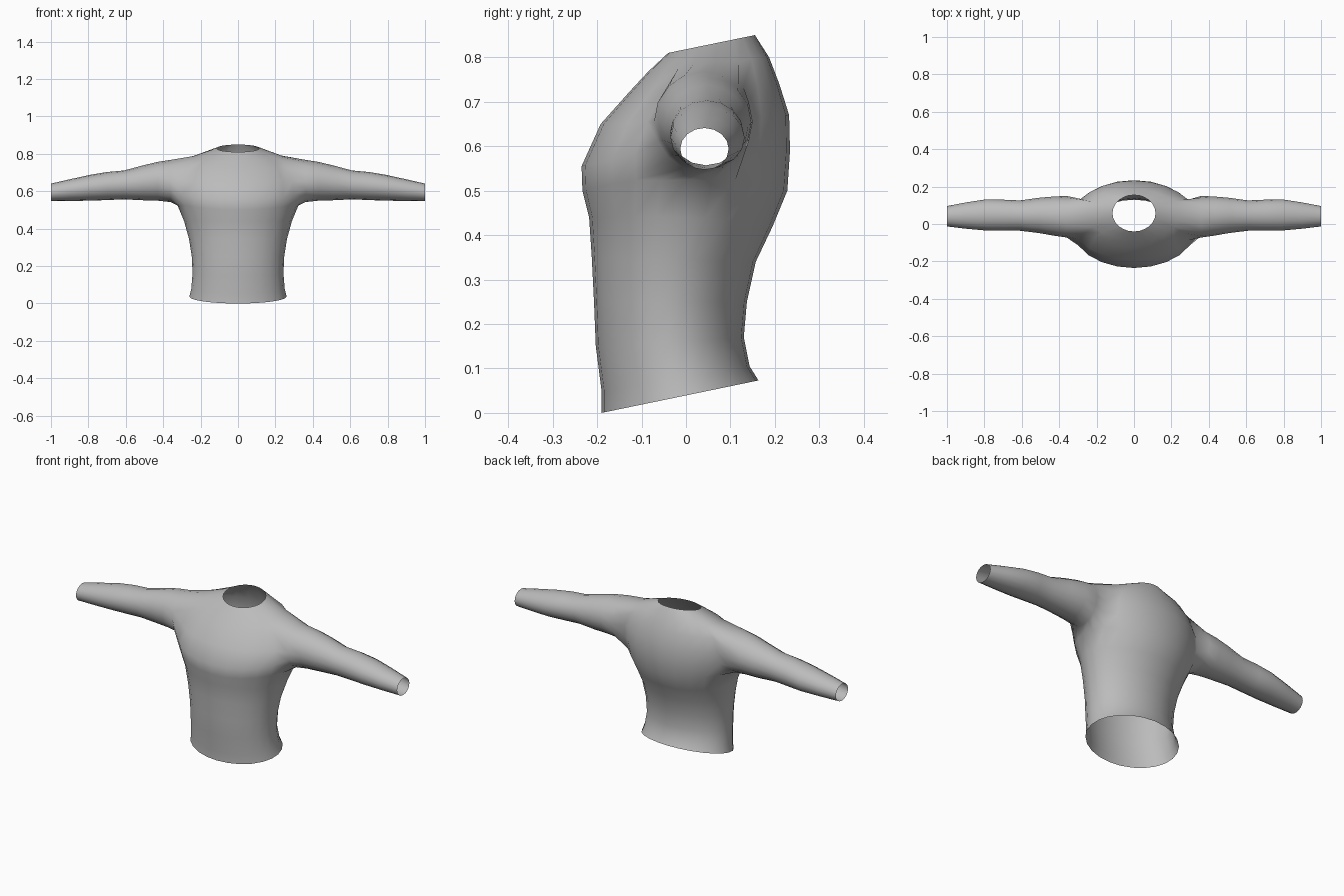
import bpy, bmesh
from math import sin, cos, pi

cube = bpy.data.objects.get("Cube")
if cube:
    bpy.data.objects.remove(cube)

SEG = 24                 # points round the torso
HOLE_LOW, HOLE_HIGH = 6, 10   # torso rings bounding the armhole
HALF = 2                 # armhole half width in torso segments

# Torso rings: front y, front z, back y, back z, half width, side lift
TORSO = [
    (-.19, 0, .163, .073, .26, 0),
    (-.19, .05, .143, .105, .25, 0),
    (-.203, .15, .13, .17, .243, 0),
    (-.207, .25, .137, .25, .247, 0),
    (-.212, .35, .157, .34, .262, 0),
    (-.218, .44, .195, .42, .288, .01),
    (-.233, .5, .228, .5, .325, .03),
    (-.235, .555, .234, .59, .345, .02),
    (-.192, .65, .232, .67, .335, 0),
    (-.125, .725, .21, .74, .3, 0),
    (-.085, .768, .187, .8, .24, .002),
    (-.04, .81, .155, .85, .115, 0),
]
# Sleeve sections: x, bottom z, top z, front y, back y
SLEEVE = [
    (.36, .542, .768, -.072, .15),
    (.43, .55, .757, -.062, .147),
    (.51, .552, .738, -.048, .14),
    (.61, .557, .711, -.036, .126),
    (.7, .553, .703, -.036, .13),
    (.79, .55, .688, -.035, .132),
    (.9, .548, .664, -.025, .115),
    (1, .547, .641, -.013, .096),
]


def torso_ring(bm, yf, zf, yb, zb, width, lift):
    ring = []
    for i in range(SEG):
        c, s = cos(2 * pi * i / SEG), sin(2 * pi * i / SEG)
        y = (yf + yb) / 2 + s * (yb - yf) / 2
        z = (zf + zb) / 2 + s * (zb - zf) / 2 + lift * c * c
        ring.append(bm.verts.new((width * c, y, z)))
    return ring


def bridge(bm, a, b):
    n = len(a)
    for i in range(n):
        j = (i + 1) % n
        bm.faces.new((a[i], a[j], b[j], b[i]))


def in_armhole(row, i):
    side = any((i - start) % SEG < 2 * HALF for start in (-HALF, SEG // 2 - HALF))
    return side and HOLE_LOW <= row < HOLE_HIGH


def armhole_loop(rings, middle):
    """Walk round the armhole, starting at its lower corner."""
    lo, hi = middle - HALF, middle + HALF
    path = [(HOLE_LOW, i) for i in range(lo, hi)]
    path += [(r, hi) for r in range(HOLE_LOW, HOLE_HIGH)]
    path += [(HOLE_HIGH, i) for i in range(hi, lo, -1)]
    path += [(r, lo) for r in range(HOLE_HIGH, HOLE_LOW, -1)]
    return [rings[r][i % SEG] for r, i in path]


def sleeve(bm, loop, side):
    n = len(loop)
    previous = loop
    for x, z0, z1, y0, y1 in SLEEVE:
        ring = []
        for k in range(n):
            a = 2 * pi * k / n - 3 * pi / 4
            y = (y0 + y1) / 2 + side * cos(a) * (y1 - y0) / 2
            z = (z0 + z1) / 2 + sin(a) * (z1 - z0) / 2
            ring.append(bm.verts.new((side * x, y, z)))
        bridge(bm, previous, ring)
        previous = ring


bm = bmesh.new()

# Torso shell with armholes left open
rings = [torso_ring(bm, *row) for row in TORSO]
for r in range(len(rings) - 1):
    for i in range(SEG):
        if not in_armhole(r, i):
            j = (i + 1) % SEG
            bm.faces.new((rings[r][i], rings[r][j], rings[r + 1][j], rings[r + 1][i]))

# Sleeves grown out of the armholes
loops = [armhole_loop(rings, 0), armhole_loop(rings, SEG // 2)]
for loop, side in zip(loops, (1, -1)):
    sleeve(bm, loop, side)

# Soften the armhole seams
bmesh.ops.smooth_vert(bm, verts=loops[0] + loops[1], factor=.3,
                      use_axis_x=True, use_axis_y=True, use_axis_z=True)
bmesh.ops.recalc_face_normals(bm, faces=bm.faces)

mesh = bpy.data.meshes.new("sweater")
bm.to_mesh(mesh)
bm.free()
mesh.shade_smooth()

grey = bpy.data.materials.new("plain_grey")
grey.use_nodes = True
colour = (.5, .5, .5, 1)
grey.diffuse_color = colour
grey.node_tree.nodes["Principled BSDF"].inputs["Base Color"].default_value = colour
mesh.materials.append(grey)

sweater = bpy.data.objects.new("sweater", mesh)
bpy.context.collection.objects.link(sweater)
